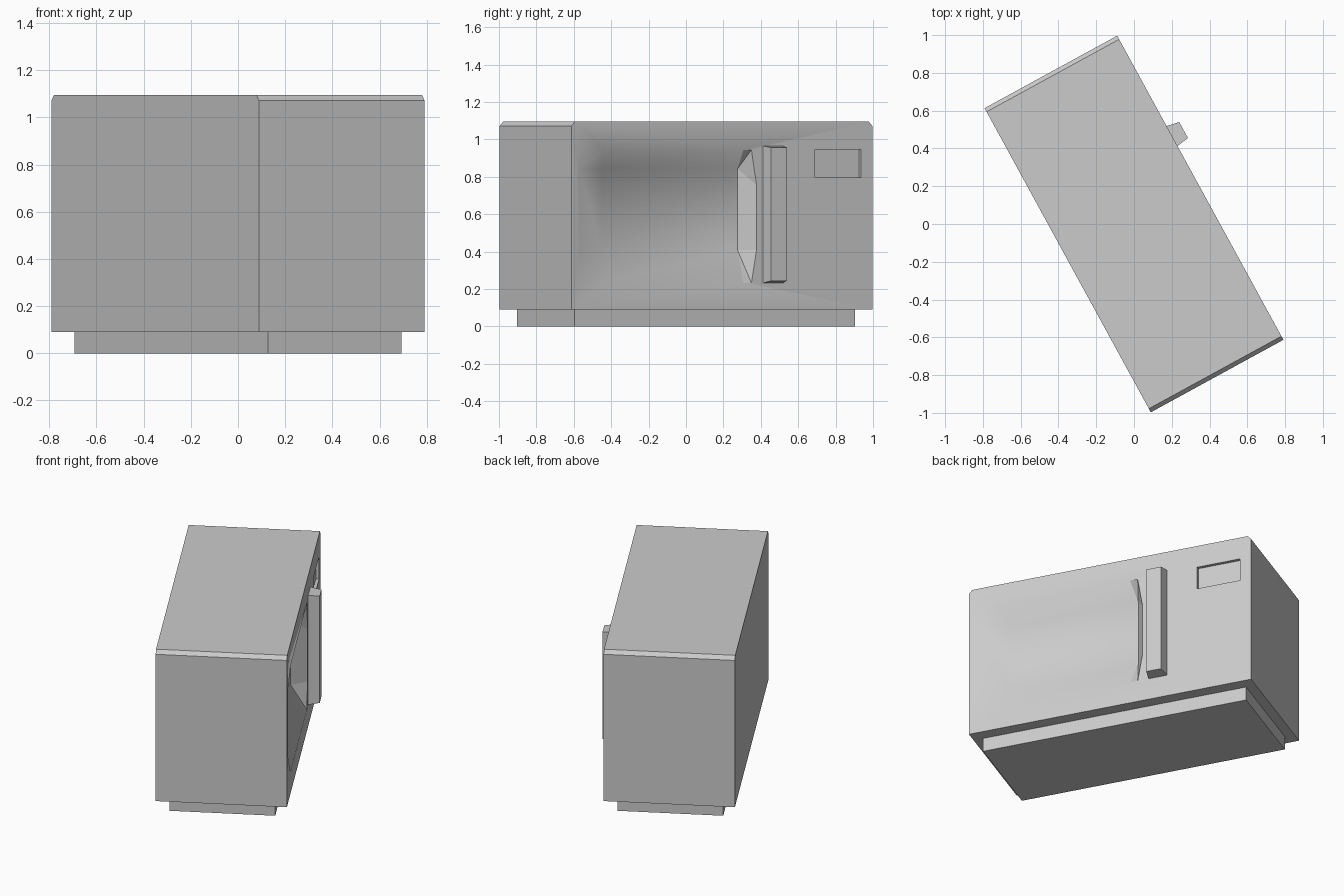
import bpy, bmesh, math
from mathutils import Vector

if "Cube" in bpy.data.objects:
    bpy.data.objects.remove(bpy.data.objects["Cube"])

TURN = math.radians(28.66)  # the whole oven is turned about z
FRONT, BACK = 0.40, -0.40   # local x = depth, local y = along the front


def finish(name, bm):
    bmesh.ops.recalc_face_normals(bm, faces=bm.faces[:])
    me = bpy.data.meshes.new(name)
    bm.to_mesh(me)
    bm.free()
    ob = bpy.data.objects.new(name, me)
    ob.rotation_euler.z = TURN
    bpy.context.collection.objects.link(ob)
    return ob


def ring(bm, x, pts):
    return [bm.verts.new((x, y, z)) for y, z in pts]


def rect(y0, y1, z0, z1):
    return [(y0, z0), (y1, z0), (y1, z1), (y0, z1)]


def bridge(bm, a, b):
    n = len(a)
    return [bm.faces.new((a[i], a[(i + 1) % n], b[(i + 1) % n], b[i])) for i in range(n)]


def block(name, x0, x1, back, front):
    bm = bmesh.new()
    a, b = ring(bm, x0, back), ring(bm, x1, front)
    bridge(bm, a, b)
    bm.faces.new(a)
    bm.faces.new(b)
    return finish(name, bm)


# casing: box with chamfered top ends
bm = bmesh.new()
L, Z0, Z1 = 0.9175, 0.09, 1.095
outline = [(-L, Z0), (L, Z0), (L, Z1 - 0.024), (L - 0.022, Z1), (-L + 0.022, Z1), (-L, Z1 - 0.024)]
rear, front = ring(bm, BACK, outline), ring(bm, FRONT, outline)
bridge(bm, rear, front)
bm.faces.new(rear)

# window opening: steep wall on the right, gentle slopes elsewhere
f = ring(bm, FRONT, [(0.131, 0.944), (0.18, 0.944), (0.211, 0.757), (0.211, 0.409),
                     (0.18, 0.233), (0.131, 0.233), (-0.72, 0.233), (-0.868, 0.409),
                     (-0.868, 0.842), (-0.72, 0.944)])
bl, br, tr, tl = ring(bm, 0.305, rect(-0.68, 0.147, 0.409, 0.842))
for wall in ((tr, f[0], f[1]), (tr, f[1], f[2]), (tr, f[2], f[3], br),
             (br, f[3], f[4]), (br, f[4], f[5])):
    bm.faces.new(wall)
soft = [bm.faces.new(q) for q in ((br, f[5], f[6], bl), (bl, f[6], f[7]), (bl, f[7], f[8], tl),
                                  (tl, f[8], f[9]), (tl, f[9], f[0], tr), (bl, br, tr, tl))]

# display recess
d_out = ring(bm, FRONT, rect(0.567, 0.847, 0.797, 0.947))
d_in = ring(bm, FRONT - 0.02, rect(0.567, 0.847, 0.797, 0.947))
bridge(bm, d_out, d_in)
bm.faces.new(d_in)

# front panel filled around both openings
edges = []
for loop in (front, f, d_out):
    for i, v in enumerate(loop):
        w = loop[(i + 1) % len(loop)]
        edges.append(bm.edges.get((v, w)) or bm.edges.new((v, w)))
fill = bmesh.ops.triangle_fill(bm, use_beauty=True, use_dissolve=False,
                               edges=edges, normal=Vector((1, 0, 0)))
soft += [g for g in fill["geom"] if isinstance(g, bmesh.types.BMFace)]
for face in soft:
    face.smooth = True
finish("oven_casing", bm)

# plinth
base = rect(-0.855, 0.855, 0, Z0)
block("plinth", -0.322, 0.322, base, base)

# door handle, tapering outwards
block("door_handle", FRONT, 0.469, rect(0.2515, 0.372, 0.233, 0.965), rect(0.2626, 0.359, 0.244, 0.957))
